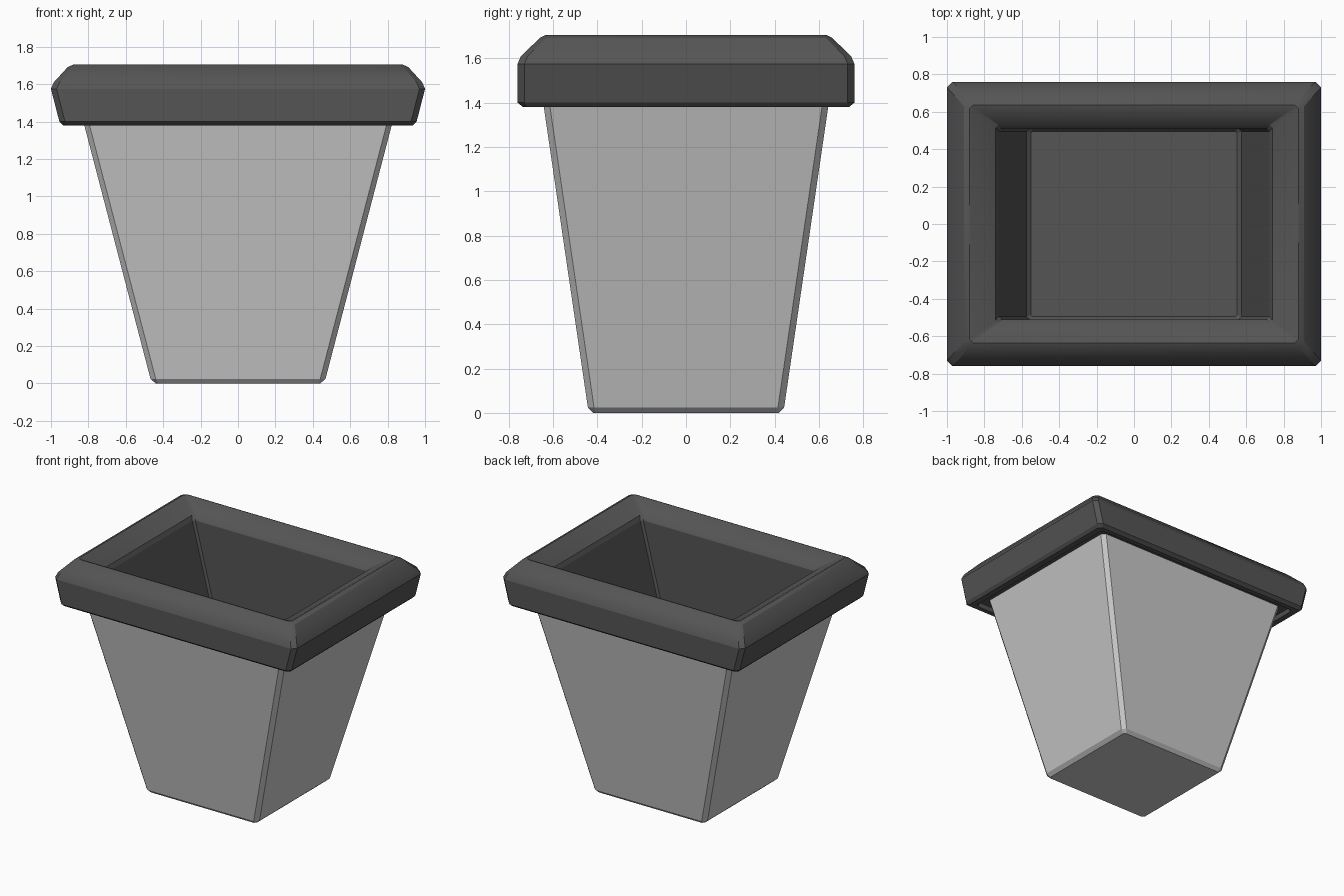
import bpy
import bmesh

cube = bpy.data.objects.get("Cube")
if cube:
    bpy.data.objects.remove(cube, do_unlink=True)


def make_material(name, value):
    mat = bpy.data.materials.new(name)
    mat.use_nodes = True
    colour = (value, value, value, 1)
    mat.diffuse_color = colour
    mat.node_tree.nodes["Principled BSDF"].inputs["Base Color"].default_value = colour
    return mat


light_grey = make_material("light grey", 0.58)
dark_grey = make_material("dark grey", 0.09)


def ring(bm, hx, hy, z, cut):
    """Rectangle with chamfered corners, counter-clockwise from above."""
    corners = []
    for sx, sy in ((1, 1), (-1, 1), (-1, -1), (1, -1)):
        a = (sx * hx, sy * (hy - cut), z)
        b = (sx * (hx - cut), sy * hy, z)
        corners += [a, b] if sx * sy > 0 else [b, a]
    return [bm.verts.new(c) for c in corners]


def skin(name, profile, mat, cap_start=False, cap_end=False):
    """Join a run of (half x, half y, height, corner cut) rings."""
    bm = bmesh.new()
    rings = [ring(bm, *p) for p in profile]
    for low, high in zip(rings, rings[1:]):
        for i in range(len(low)):
            j = (i + 1) % len(low)
            bm.faces.new((low[i], low[j], high[j], high[i]))
    if cap_start:
        bm.faces.new(rings[0][::-1])
    if cap_end:
        bm.faces.new(rings[-1])
    mesh = bpy.data.meshes.new(name)
    bm.to_mesh(mesh)
    bm.free()
    mesh.materials.append(mat)
    obj = bpy.data.objects.new(name, mesh)
    bpy.context.collection.objects.link(obj)
    bpy.ops.object.select_all(action="DESELECT")
    obj.select_set(True)
    bpy.context.view_layer.objects.active = obj
    bpy.ops.object.shade_smooth_by_angle(angle=0.4)
    return obj


# Tapered body with a chamfered foot
skin("planter_body", [
    (0.44, 0.42, 0, 0.015),
    (0.468, 0.443, 0.025, 0.028),
    (0.84, 0.652, 1.45, 0.028),
], light_grey, cap_start=True)

# Heavy rim: recessed underside, flared sides, sloped shoulder, inner lip
skin("planter_rim", [
    (0.78, 0.60, 1.41, 0.02),
    (0.88, 0.69, 1.41, 0.02),
    (0.89, 0.70, 1.38, 0.02),
    (0.935, 0.735, 1.38, 0.02),
    (0.955, 0.76, 1.40, 0.03),
    (1.0, 0.76, 1.575, 0.03),
    (0.985, 0.745, 1.61, 0.03),
    (0.91, 0.66, 1.692, 0.03),
    (0.88, 0.635, 1.705, 0.02),
    (0.865, 0.62, 1.70, 0.015),
    (0.74, 0.53, 1.63, 0.015),
    (0.725, 0.51, 1.60, 0.015),
], dark_grey)

# Inner walls and floor
skin("planter_liner", [
    (0.725, 0.51, 1.60, 0.015),
    (0.575, 0.51, 1.02, 0.015),
    (0.55, 0.495, 1.0, 0.01),
], dark_grey, cap_end=True)
